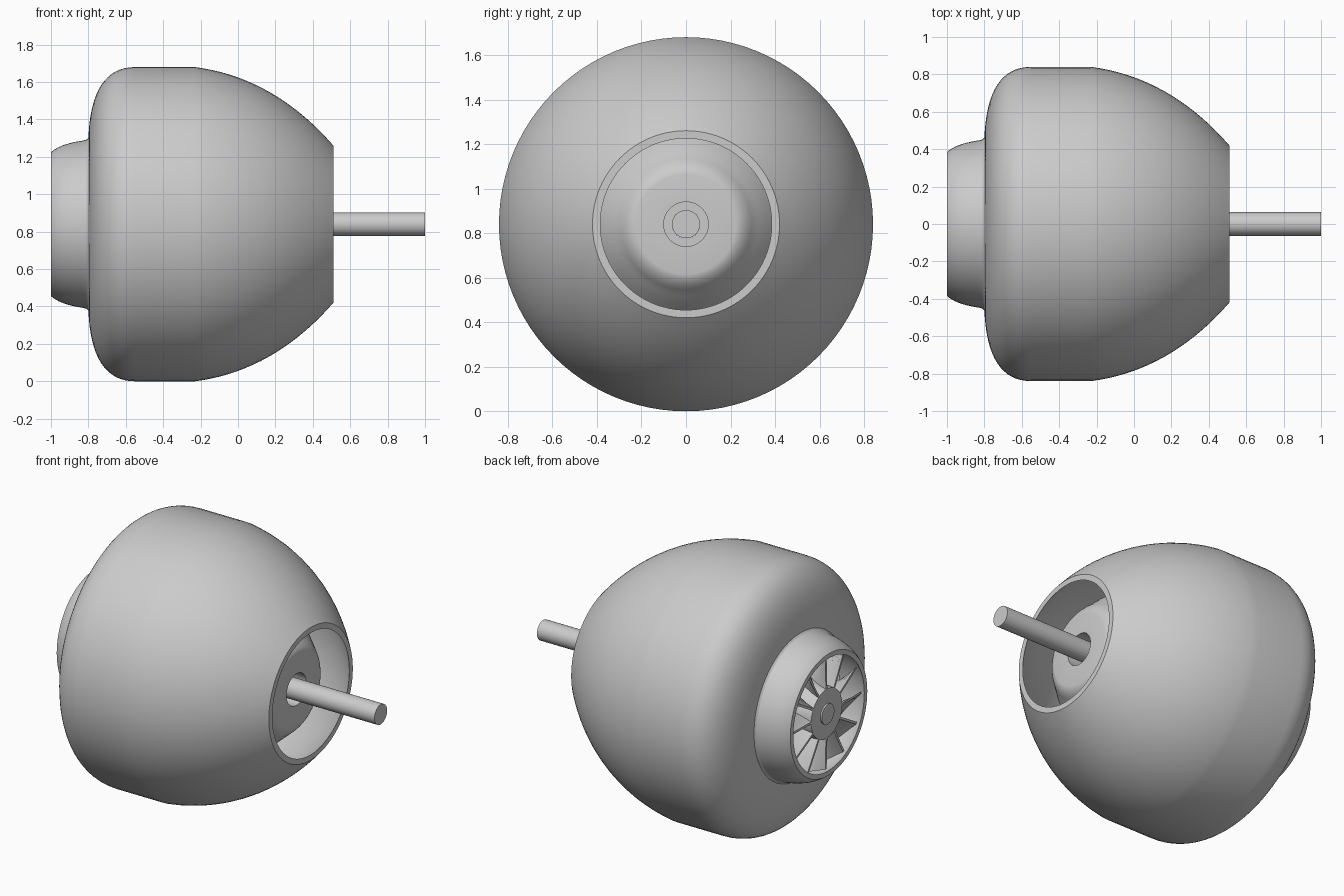
import bpy, bmesh, math

if "Cube" in bpy.data.objects:
    bpy.data.objects.remove(bpy.data.objects["Cube"])

CZ = 0.84      # height of the engine axis
SEG = 96


def bez(a, b, c, n=12):
    """Quadratic curve points from a to c."""
    return [tuple((1-t)**2*p + 2*t*(1-t)*q + t*t*r for p, q, r in zip(a, b, c))
            for t in (i/n for i in range(n+1))]


def finish(bm, name, angle=30, normals=True):
    if normals:
        bmesh.ops.recalc_face_normals(bm, faces=bm.faces)
    me = bpy.data.meshes.new(name)
    bm.to_mesh(me)
    bm.free()
    ob = bpy.data.objects.new(name, me)
    bpy.context.collection.objects.link(ob)
    bpy.ops.object.select_all(action='DESELECT')
    ob.select_set(True)
    bpy.context.view_layer.objects.active = ob
    bpy.ops.object.shade_smooth_by_angle(angle=math.radians(angle))
    return ob


def lathe(name, profile, closed=True, seg=SEG):
    """Spin (x, radius) points around the engine axis."""
    bm = bmesh.new()
    rings = []
    for x, r in profile:
        if r < 1e-5:
            rings.append([bm.verts.new((x, 0, CZ))] * seg)
        else:
            rings.append([bm.verts.new((x, r*math.cos(2*math.pi*i/seg),
                                        CZ + r*math.sin(2*math.pi*i/seg))) for i in range(seg)])
    pairs = list(zip(rings, rings[1:]))
    if closed:
        pairs.append((rings[-1], rings[0]))
    for a, b in pairs:
        for i in range(seg):
            j = (i+1) % seg
            vs = list(dict.fromkeys((a[i], a[j], b[j], b[i])))
            if len(vs) > 2:
                bm.faces.new(vs)
    return finish(bm, name)


# outer casing: intake lip, rounded shoulder, straight band, tapering tail
outer = (bez((-1, .385), (-.95, .43), (-.83, .447), 6) + [(-.81, .452), (-.8, .462)]
         + bez((-.8, .462), (-.785, .84), (-.55, .84), 16)
         + bez((-.23, .84), (.193, .785), (.51, .42), 18))
inner = (bez((.51, .385), (.18, .75), (-.23, .805), 14)
         + bez((-.55, .805), (-.75, .80), (-.765, .44), 12)
         + bez((-.80, .415), (-.94, .40), (-1, .355), 6))
lathe("outer_casing", outer + inner)

# inner exhaust body with rounded flat face and a bore for the shaft
lathe("exhaust_body", [(-.45, .10), (-.45, .62), (-.2, .60)]
      + bez((-.2, .60), (.12, .52), (.33, .325), 8)
      + bez((.35, .305), (.405, .265), (.41, .225), 8) + [(.41, .10)])

# drive shaft
lathe("drive_shaft", [(-.995, 0), (-.995, .063), (1, .063), (1, 0)], False, 48)

# compressor hub, flaring towards the back
hub_curve = bez((-.985, .155), (-.62, .17), (-.56, .60), 12)
lathe("compressor_hub", [(-.985, .063)] + hub_curve + [(-.5, .60), (-.5, .063)])

# compressor blades, twisting as they run back along the hub
tip_curve = bez((-.98, .352), (-.76, .37), (-.68, .60), 12)
BLADES, T = 12, .007
bm = bmesh.new()
for k in range(BLADES):
    a0 = 2*math.pi*k/BLADES
    sides = []
    for s in (-1, 1):
        grid = []
        for i, (h, t) in enumerate(zip(hub_curve, tip_curve)):
            row = []
            for f in (0, .5, 1):
                x = h[0] + (t[0]-h[0])*f
                r = h[1] + (t[1]-h[1])*f - (.008 if f == 0 else 0)
                a = a0 + .75*(1-(1-i/12)**2) + s*T/r
                row.append(bm.verts.new((x, r*math.cos(a), CZ + r*math.sin(a))))
            grid.append(row)
        sides.append(grid)
    A, B = sides
    for i in range(12):
        for j in range(2):
            for g in (A, B):
                bm.faces.new((g[i][j], g[i+1][j], g[i+1][j+1], g[i][j+1]))
        for j in (0, 2):
            bm.faces.new((A[i][j], A[i+1][j], B[i+1][j], B[i][j]))
    for i in (0, 12):
        for j in range(2):
            bm.faces.new((A[i][j], A[i][j+1], B[i][j+1], B[i][j]))
finish(bm, "compressor_blades")
